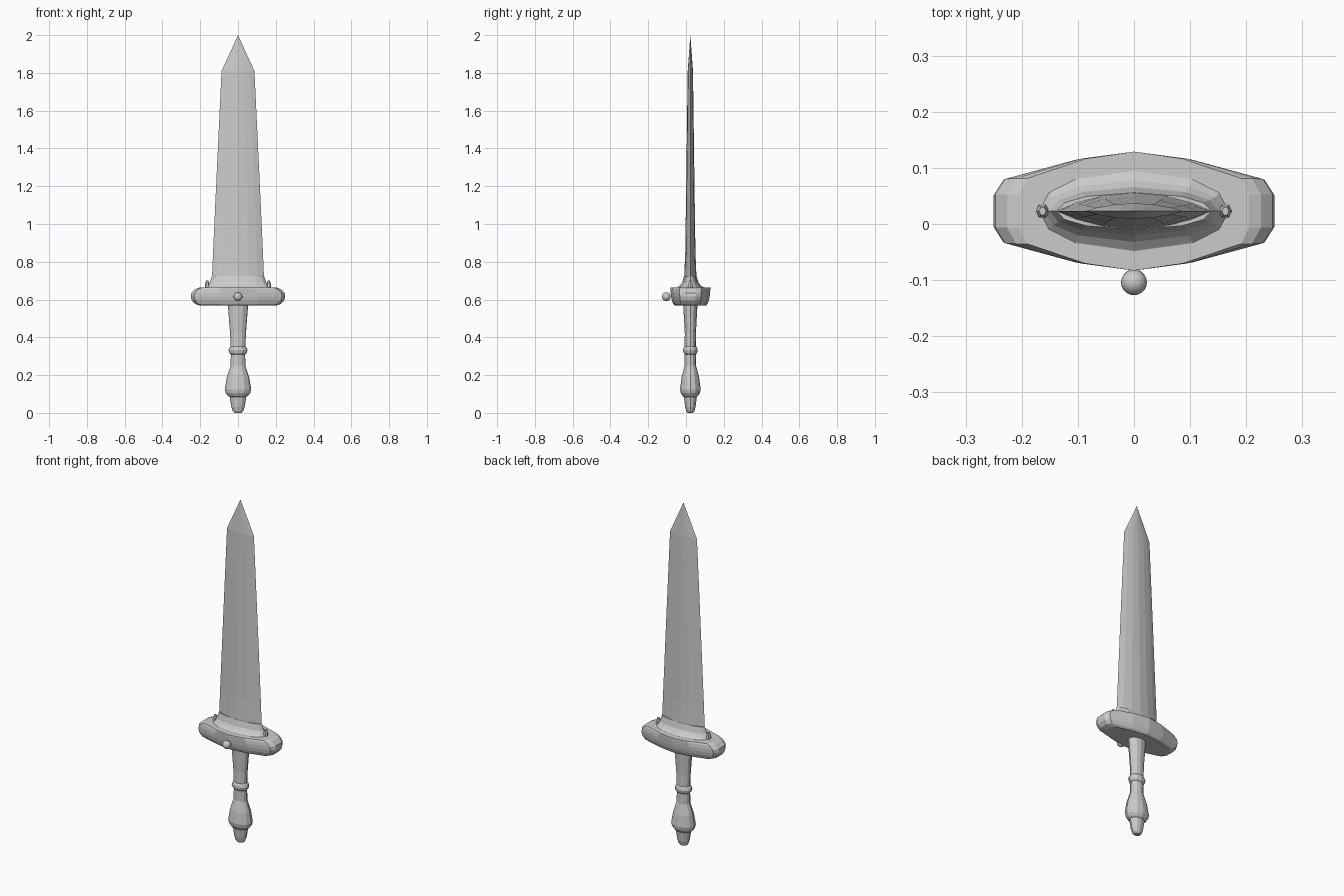
import bpy, bmesh, math

if "Cube" in bpy.data.objects:
    bpy.data.objects.remove(bpy.data.objects["Cube"])

CY = 0.023  # depth centre of the sword (the front stud shifts it back)

steel = bpy.data.materials.new("grey steel")
steel.diffuse_color = (0.6, 0.6, 0.6, 1)
steel.use_nodes = True
steel.node_tree.nodes["Principled BSDF"].inputs["Base Color"].default_value = steel.diffuse_color


def loft(name, section, levels, tip=None):
    """Stack a unit cross-section at levels of (z, half width, half depth)."""
    bm = bmesh.new()
    rings = [[bm.verts.new((x * w, CY + y * d, z)) for x, y in section]
             for z, w, d in levels]
    n = len(section)
    for a, b in zip(rings, rings[1:]):
        for i in range(n):
            j = (i + 1) % n
            bm.faces.new((a[i], a[j], b[j], b[i]))
    bm.faces.new(rings[0][::-1])
    if tip is None:
        bm.faces.new(rings[-1])
    else:
        t = bm.verts.new((0, CY, tip))
        for i in range(n):
            bm.faces.new((rings[-1][i], rings[-1][(i + 1) % n], t))
    bmesh.ops.recalc_face_normals(bm, faces=bm.faces)
    me = bpy.data.meshes.new(name)
    bm.to_mesh(me)
    bm.free()
    me.materials.append(steel)
    ob = bpy.data.objects.new(name, me)
    bpy.context.collection.objects.link(ob)
    return ob


def mirrored(quarter):
    """Close a quarter outline, running from +x to +y, around both axes."""
    half = quarter + [(-x, y) for x, y in quarter[-2::-1]]
    return half + [(x, -y) for x, y in half[-2:0:-1]]


circle = [(math.cos(i * math.tau / 12), math.sin(i * math.tau / 12)) for i in range(12)]
lens = mirrored([(1, 0), (0.75, 0.45), (0.4, 0.84), (0, 1)])
oval = mirrored([(1, 0), (1, 0.28), (0.93, 0.55), (0.42, 0.88), (0, 1)])
soft_oval = mirrored([(1, 0), (0.9, 0.45), (0.62, 0.79), (0, 1)])

# Blade with a straight taper and a pointed tip
loft("blade", lens, [(0.66, 0.145, 0.037), (0.73, 0.137, 0.032), (0.85, 0.132, 0.027),
                     (1.2, 0.116, 0.022), (1.81, 0.087, 0.014)], tip=2.0)

# Guard and the stepped collar above it
loft("guard", oval, [(0.568, 0.20, 0.083), (0.577, 0.228, 0.091), (0.595, 0.244, 0.098),
                     (0.615, 0.25, 0.102), (0.635, 0.247, 0.104), (0.655, 0.226, 0.106),
                     (0.663, 0.205, 0.106)])
loft("collar", soft_oval, [(0.655, 0.175, 0.085), (0.664, 0.168, 0.07),
                           (0.675, 0.16, 0.055), (0.69, 0.15, 0.043),
                           (0.725, 0.138, 0.033)])

# Small lugs at both ends of the collar
for side, label in ((-1, "left"), (1, "right")):
    lug = loft(label + "_collar_lug", circle[::2],
               [(0.655, 0.012, 0.014), (0.68, 0.012, 0.013), (0.70, 0.006, 0.008)])
    lug.location.x = side * 0.163

# Turned handle: grip, ring and pommel
profile = [(0, 0.018), (0.008, 0.027), (0.03, 0.035), (0.085, 0.044), (0.09, 0.053),
           (0.105, 0.065), (0.125, 0.07), (0.19, 0.059), (0.25, 0.039), (0.31, 0.038),
           (0.318, 0.046), (0.332, 0.05), (0.345, 0.046), (0.352, 0.039),
           (0.42, 0.042), (0.575, 0.054)]
handle = loft("handle", circle, [(z, r, r * (0.78 if z < 0.4 else 0.7)) for z, r in profile])

# Round stud on the front of the guard
bpy.ops.mesh.primitive_uv_sphere_add(segments=20, ring_count=12, radius=0.023,
                                     location=(0, -0.104, 0.615))
stud = bpy.context.object
stud.name = "guard_stud"
stud.data.materials.append(steel)
bpy.ops.object.shade_smooth()
